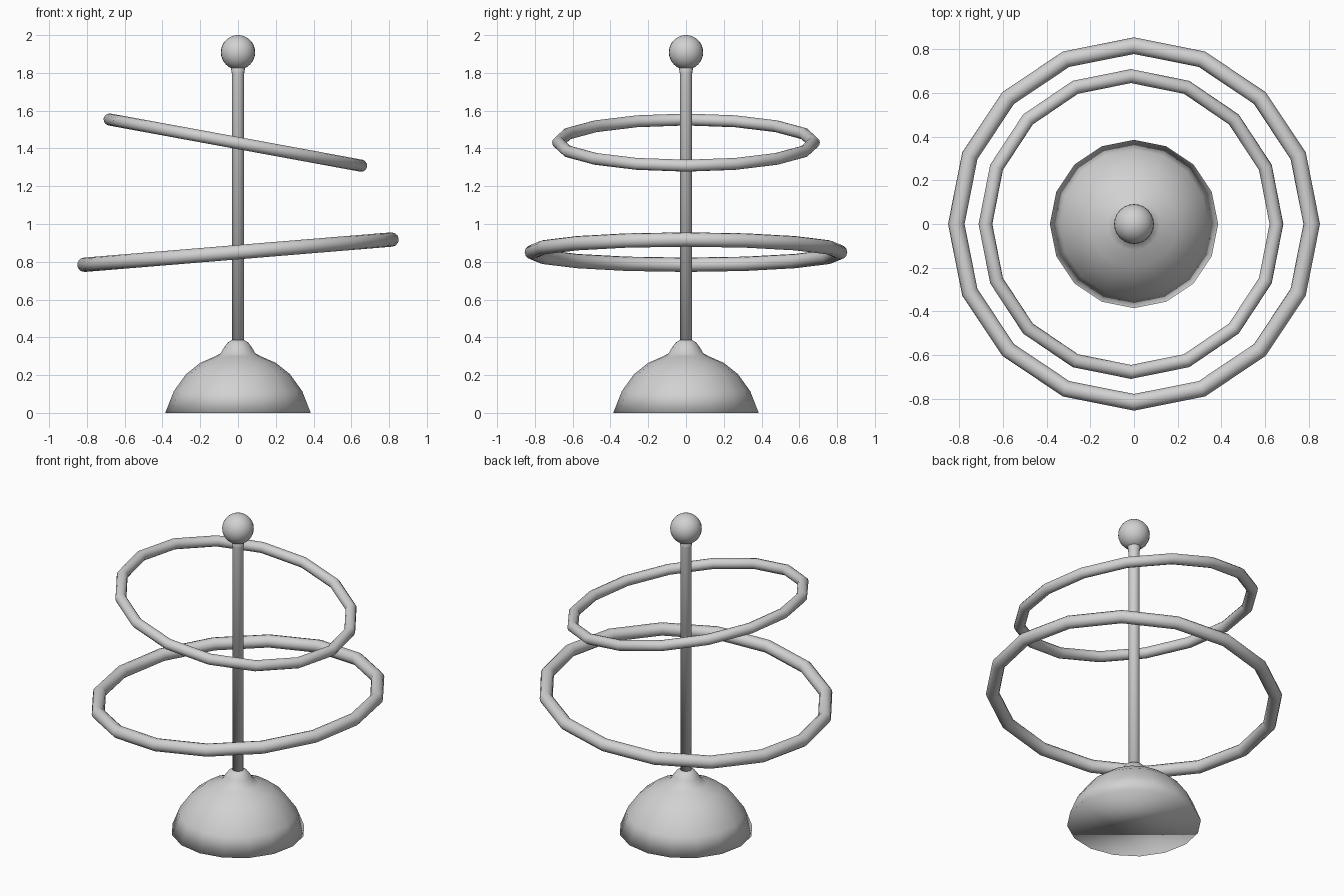
import bpy, bmesh, math

cube = bpy.data.objects.get("Cube")
if cube:
    bpy.data.objects.remove(cube)

grey = bpy.data.materials.new("light_grey")
grey.use_nodes = True
colour = (0.64, 0.64, 0.64, 1)
grey.diffuse_color = colour
grey.node_tree.nodes["Principled BSDF"].inputs["Base Color"].default_value = colour
SIDES = 16


def finish(obj, name):
    obj.name = name
    obj.data.materials.append(grey)
    obj.data.polygons.foreach_set("use_smooth", [True] * len(obj.data.polygons))
    return obj


def lathe(name, profile):
    """Turn (radius, height) points around the z axis and cap both ends."""
    bm = bmesh.new()
    rings = []
    for r, z in profile:
        angles = [math.tau * i / SIDES for i in range(SIDES)]
        rings.append([bm.verts.new((r * math.cos(a), r * math.sin(a), z)) for a in angles])
    for low, high in zip(rings, rings[1:]):
        for i in range(SIDES):
            j = (i + 1) % SIDES
            bm.faces.new((low[i], low[j], high[j], high[i]))
    bm.faces.new(rings[0][::-1])
    bm.faces.new(rings[-1])
    mesh = bpy.data.meshes.new(name)
    bm.to_mesh(mesh)
    bm.free()
    obj = bpy.data.objects.new(name, mesh)
    bpy.context.collection.objects.link(obj)
    return finish(obj, name)


def hoop(name, radius, tube, centre, tilt):
    bpy.ops.mesh.primitive_torus_add(
        major_segments=SIDES, minor_segments=12, major_radius=radius, minor_radius=tube,
        location=centre, rotation=(0, math.radians(tilt), 0))
    return finish(bpy.context.object, name)


# Domed foot with a small collar around the pole
lathe("base", [(0.385, 0), (0.34, 0.115), (0.275, 0.205), (0.2, 0.265), (0.12, 0.3),
               (0.092, 0.315), (0.075, 0.345), (0.055, 0.372), (0.033, 0.386)])

# Pole, flaring a little under the ball
lathe("pole", [(0.033, 0.33), (0.033, 1.8), (0.042, 1.85)])

# Ball on top
bpy.ops.mesh.primitive_uv_sphere_add(segments=24, ring_count=16, radius=0.091,
                                     location=(0, 0, 1.909))
finish(bpy.context.object, "top_ball")

# Two tilted hoops
hoop("lower_hoop", 0.816, 0.038, (0, 0, 0.851), -4.7)
hoop("upper_hoop", 0.677, 0.032, (-0.014, 0, 1.431), 10.4)
